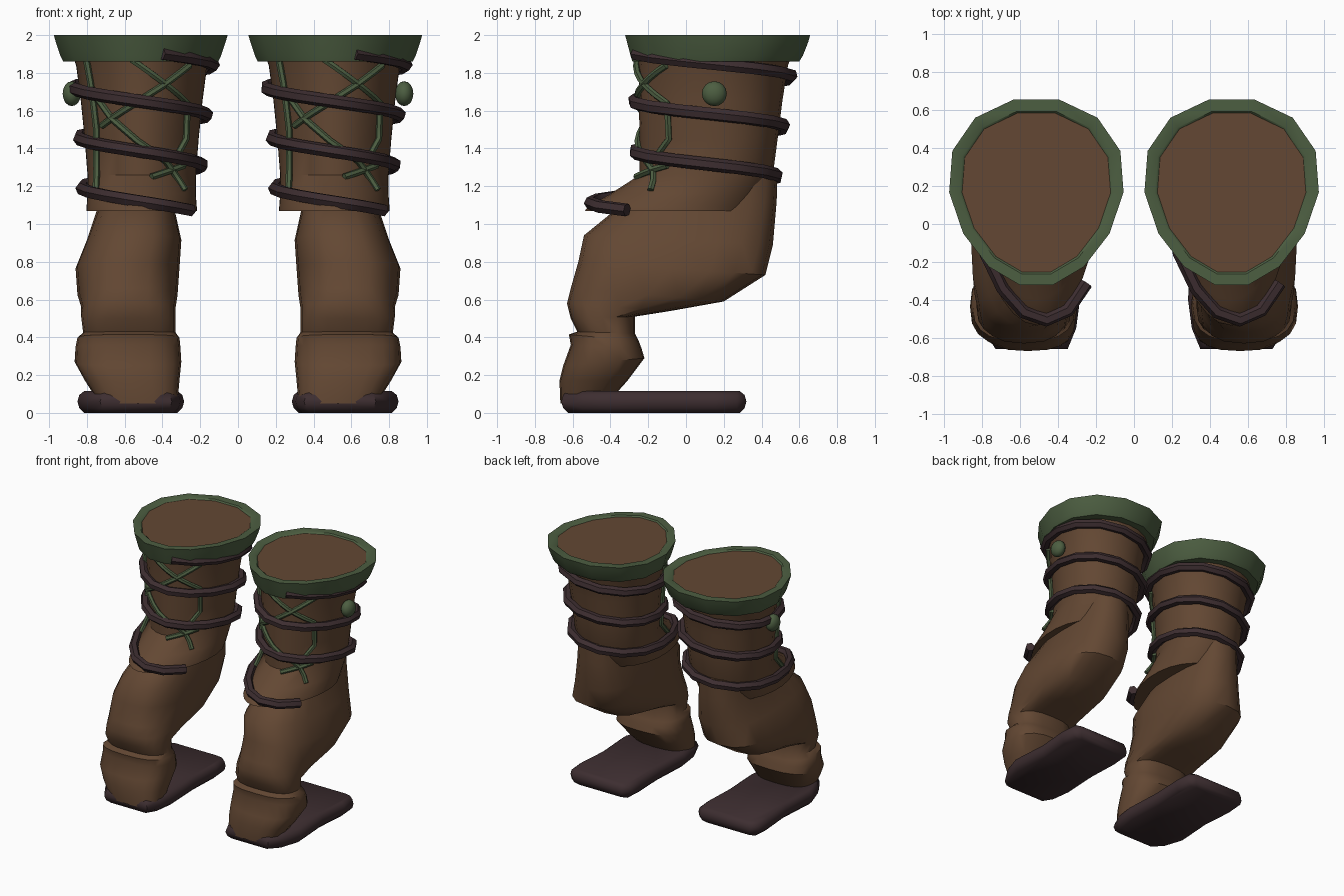
import bpy, bmesh, math

if "Cube" in bpy.data.objects:
    bpy.data.objects.remove(bpy.data.objects["Cube"])


def material(name, rgb):
    m = bpy.data.materials.new(name)
    m.diffuse_color = (*rgb, 1)
    m.use_nodes = True
    m.node_tree.nodes["Principled BSDF"].inputs["Base Color"].default_value = m.diffuse_color
    return m


BROWN = material("brown_leather", (0.125, 0.064, 0.033))
GREEN = material("moss_green", (0.073, 0.112, 0.053))
DARK = material("dark_strap", (0.047, 0.027, 0.03))


def loft(name, rings, mat, closed=False, angle=40):
    """Skin a list of point rings; cap the ends, or join last to first."""
    bm = bmesh.new()
    vs = [[bm.verts.new(p) for p in r] for r in rings]
    n = len(vs[0])
    pairs = list(zip(vs, vs[1:])) + ([(vs[-1], vs[0])] if closed else [])
    for a, b in pairs:
        for i in range(n):
            j = (i + 1) % n
            bm.faces.new((a[i], a[j], b[j], b[i]))
    if not closed:
        bm.faces.new(vs[0])
        bm.faces.new(vs[-1])
    bmesh.ops.recalc_face_normals(bm, faces=bm.faces)
    me = bpy.data.meshes.new(name)
    bm.to_mesh(me)
    bm.free()
    me.polygons.foreach_set("use_smooth", [True] * len(me.polygons))
    me.set_sharp_from_angle(angle=math.radians(angle))
    me.materials.append(mat)
    ob = bpy.data.objects.new(name, me)
    bpy.context.collection.objects.link(ob)
    return ob


def tube(name, paths, radius, mat):
    """Round strap or cord along each path, as one mesh."""
    cu = bpy.data.curves.new(name, 'CURVE')
    cu.dimensions = '3D'
    cu.bevel_depth = radius
    cu.bevel_resolution = 1
    cu.use_fill_caps = True
    for pts in paths:
        sp = cu.splines.new('POLY')
        sp.points.add(len(pts) - 1)
        for q, p in zip(sp.points, pts):
            q.co = (*p, 1)
    cu.materials.append(mat)
    ob = bpy.data.objects.new(name, cu)
    bpy.context.collection.objects.link(ob)
    bpy.ops.object.select_all(action='DESELECT')
    ob.select_set(True)
    bpy.context.view_layer.objects.active = ob
    bpy.ops.object.convert(target='MESH')
    bpy.ops.object.shade_smooth_by_angle(angle=math.radians(50))


def egg(a, z, xc, rx, yf, yb):
    """Egg outline point, wider at the back."""
    s, c = math.sin(a), math.cos(a)
    return (xc + rx * c * (1 + 0.16 * s), (yf + yb) / 2 + (yb - yf) / 2 * s, z)


# Shaft rows: height, half width, front y, back y
SHAFT = [(1.07, 0.29, -0.535, 0.37), (1.09, 0.29, -0.52, 0.385),
         (1.16, 0.285, -0.40, 0.42), (1.26, 0.285, -0.245, 0.46),
         (1.45, 0.30, -0.245, 0.485), (1.65, 0.32, -0.25, 0.51),
         (1.84, 0.345, -0.25, 0.54), (1.99, 0.40, -0.27, 0.60)]


def on_shaft(deg, z, side, lift):
    """Point on the shaft surface at an angle (-90 is the front)."""
    z = min(max(z, SHAFT[0][0]), SHAFT[-1][0])
    for lo, hi in zip(SHAFT, SHAFT[1:]):
        if z <= hi[0]:
            break
    t = (z - lo[0]) / (hi[0] - lo[0])
    rx, yf, yb = (lo[k] + t * (hi[k] - lo[k]) for k in (1, 2, 3))
    return egg(math.radians(deg), z, side * 0.51, rx + lift, yf - lift, yb + lift)


# Lower leg rings: front (y, z), back (y, z), inner x, outer x
LEG = [(-0.28, 1.12, 0.485, 1.28, 0.36, 0.72), (-0.38, 1.07, 0.48, 1.12, 0.34, 0.74),
       (-0.54, 0.94, 0.46, 0.89, 0.30, 0.80), (-0.57, 0.80, 0.42, 0.73, 0.31, 0.86),
       (-0.61, 0.66, 0.20, 0.59, 0.32, 0.85), (-0.63, 0.58, -0.08, 0.54, 0.33, 0.83),
       (-0.61, 0.50, -0.27, 0.51, 0.33, 0.83), (-0.575, 0.43, -0.27, 0.42, 0.33, 0.82),
       (-0.62, 0.415, -0.25, 0.38, 0.31, 0.85), (-0.61, 0.36, -0.235, 0.34, 0.305, 0.86),
       (-0.65, 0.25, -0.22, 0.29, 0.30, 0.865), (-0.67, 0.17, -0.31, 0.17, 0.31, 0.81),
       (-0.665, 0.05, -0.40, 0.07, 0.32, 0.74)]

# Sole stations: y, inner x, outer x
SOLE = [(-0.66, 0.35, 0.73), (-0.55, 0.305, 0.80), (-0.40, 0.285, 0.85),
        (-0.10, 0.30, 0.83), (0.15, 0.29, 0.85), (0.27, 0.30, 0.84), (0.32, 0.35, 0.79)]

# Lace cords as (angle, height) along the shaft
LACES = [[(-100, 1.87), (-70, 1.76), (-36, 1.64), (-34, 1.45), (-45, 1.37)],
         [(-38, 1.84), (-65, 1.74), (-100, 1.63), (-138, 1.52)],
         [(-150, 1.72), (-125, 1.56), (-95, 1.44), (-60, 1.33), (-32, 1.18)],
         [(-150, 1.87), (-146, 1.5), (-152, 1.18)],
         [(-35, 1.31), (-78, 1.25)]]


def leg_ring(row, side, n=20):
    yf, zf, yb, zb, xi, xo = row
    pts = []
    for i in range(n):
        a = 2 * math.pi * i / n
        c, s = math.cos(a), math.sin(a)
        u = math.copysign(abs(c) ** 0.75, c)
        v = math.copysign(abs(s) ** 0.75, s)
        t = (v + 1) / 2
        pts.append((side * ((xi + xo) / 2 + (xo - xi) / 2 * u),
                    yf + t * (yb - yf), zf + t * (zb - zf)))
    return pts


def sole_ring(z, inset, side):
    outline = [(xi + inset, y) for y, xi, xo in SOLE]
    outline += [(xo - inset, y) for y, xi, xo in reversed(SOLE)]
    return [(side * x, max(-0.66 + inset, min(0.32 - inset, y)), z) for x, y in outline]


for side, tag in ((-1, "left"), (1, "right")):
    # Upper shaft with its flat top and flared bottom lip
    loft(tag + "_shaft", [[on_shaft(i * 15, r[0], side, 0) for i in range(24)]
                          for r in SHAFT], BROWN)
    # Bent lower leg and foot
    loft(tag + "_lower_leg", [leg_ring(r, side) for r in LEG], BROWN)
    # Flat sole with softened rim
    loft(tag + "_sole", [sole_ring(z, d, side) for z, d in
                         ((0.0, 0.035), (0.025, 0.01), (0.06, 0), (0.095, 0.01), (0.115, 0.035))],
         DARK, angle=50)
    # Flared cuff around the top: height, half width, front y, back y
    cuff = [(1.985, 0.385, -0.26, 0.59), (2.0, 0.405, -0.275, 0.605), (2.0, 0.46, -0.335, 0.67),
            (1.965, 0.45, -0.325, 0.66), (1.89, 0.425, -0.305, 0.63),
            (1.86, 0.41, -0.295, 0.61), (1.86, 0.34, -0.24, 0.53)]
    loft(tag + "_cuff", [[egg(2 * math.pi * (i + 0.5) / 14 + math.pi / 14, r[0], side * 0.515, *r[1:])
                          for i in range(14)] for r in cuff], GREEN, closed=True)
    # Spiral strap winding down the shaft
    steps = [0.3 + k * (3.42 - 0.3) / 44 for k in range(45)]
    tube(tag + "_spiral_strap",
         [[on_shaft(180 + 360 * t, 1.98 - 0.265 * t, side, 0.03) for t in steps]], 0.035, DARK)
    # Crossed laces on the front, resampled to follow the surface
    paths = []
    for lace in LACES:
        path = [on_shaft(*lace[0], side, 0.012)]
        for (a0, z0), (a1, z1) in zip(lace, lace[1:]):
            path += [on_shaft(a0 + (a1 - a0) * k / 3, z0 + (z1 - z0) * k / 3, side, 0.012)
                     for k in (1, 2, 3)]
        paths.append(path)
    tube(tag + "_laces", paths, 0.018, GREEN)
    # Round button on the outer side
    bpy.ops.mesh.primitive_uv_sphere_add(segments=14, ring_count=8, radius=0.066,
                                         location=(side * 0.88, 0.15, 1.69))
    button = bpy.context.object
    button.name = tag + "_button"
    button.scale.x = 0.75
    button.data.materials.append(GREEN)
    bpy.ops.object.shade_smooth_by_angle()
